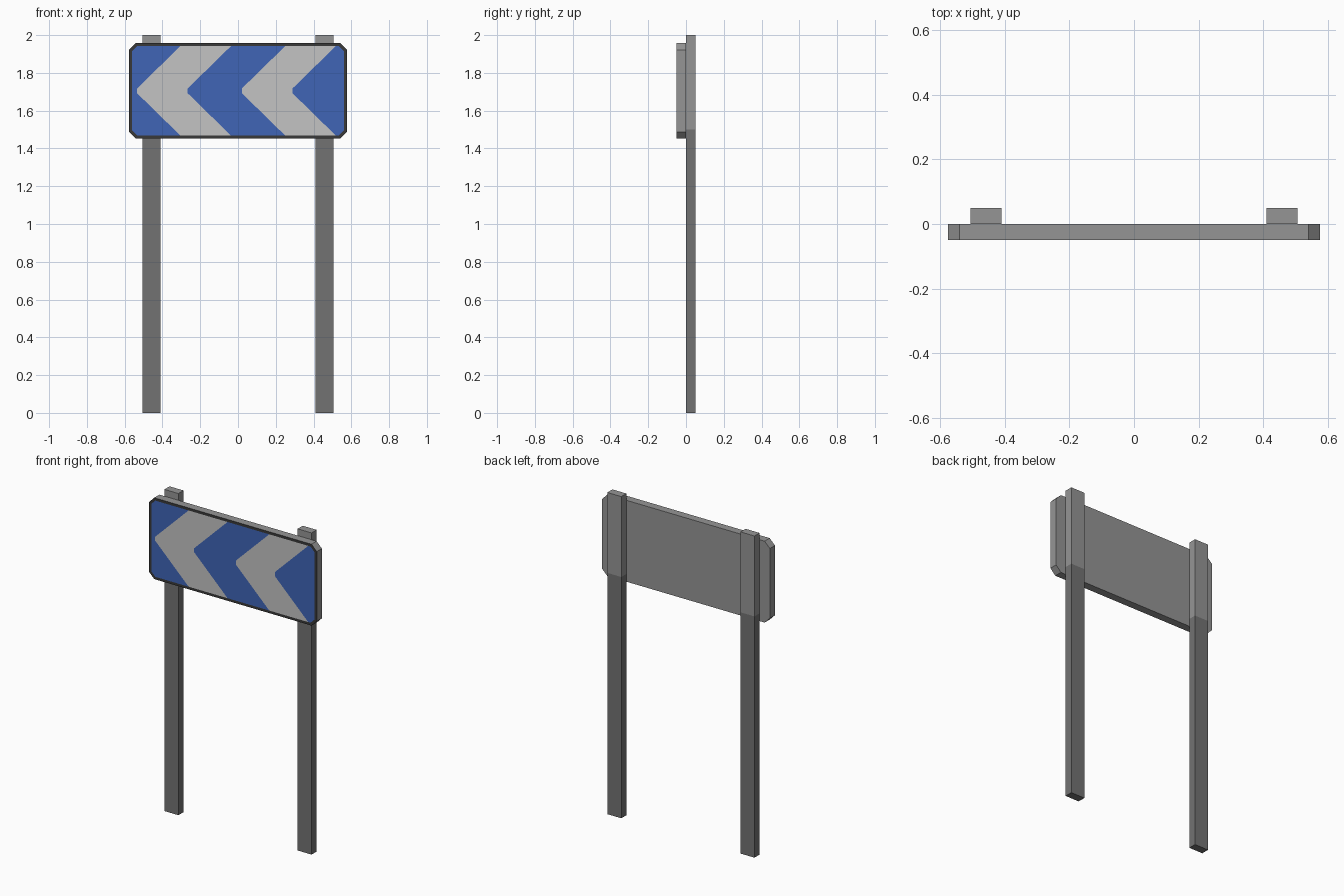
import bpy
import bmesh

cube = bpy.data.objects.get("Cube")
if cube:
    bpy.data.objects.remove(cube)


def material(name, rgb):
    m = bpy.data.materials.new(name)
    m.use_nodes = True
    m.diffuse_color = (*rgb, 1)
    m.node_tree.nodes["Principled BSDF"].inputs["Base Color"].default_value = (*rgb, 1)
    return m


light_grey = material("light grey metal", (0.30, 0.30, 0.30))
dark_grey = material("dark grey metal", (0.17, 0.17, 0.17))
black = material("border black", (0.04, 0.04, 0.04))
blue = material("sign blue", (0.05, 0.13, 0.47))
white = material("chevron white", (0.55, 0.55, 0.55))


def finish(name, bm, mats):
    mesh = bpy.data.meshes.new(name)
    bm.to_mesh(mesh)
    bm.free()
    for m in mats:
        mesh.materials.append(m)
    obj = bpy.data.objects.new(name, mesh)
    bpy.context.collection.objects.link(obj)
    return obj


# Posts: lower length dark, upper length behind the board lighter
POST_X, POST_W, POST_D, SPLIT, TOP = 0.458, 0.096, 0.05, 1.5, 2.0
for side, name in ((1, "left_post"), (-1, "right_post")):
    bm = bmesh.new()
    bmesh.ops.create_cube(bm, size=1)
    for v in bm.verts:
        v.co.x = side * POST_X + v.co.x * POST_W
        v.co.y = (v.co.y + 0.5) * POST_D
        v.co.z = (v.co.z + 0.5) * TOP
    bmesh.ops.bisect_plane(bm, geom=bm.verts[:] + bm.edges[:] + bm.faces[:],
                           plane_co=(0, 0, SPLIT), plane_no=(0, 0, 1))
    for f in bm.faces:
        f.material_index = int(f.calc_center_median().z < SPLIT)
    finish(name, bm, [light_grey, dark_grey])

# Board: octagonal slab with a border ring and a chevron face
MID, HALF_W, HALF_H, FRONT = 1.705, 0.577, 0.253, -0.05


def octagon(w, h, c):
    """Corner-cut rectangle, starting at the lower left going round."""
    return [(-w, MID - h + c), (-w + c, MID - h), (w - c, MID - h), (w, MID - h + c),
            (w, MID + h - c), (w - c, MID + h), (-w + c, MID + h), (-w, MID + h - c)]


border = 0.016
w, h, cut = HALF_W - border, HALF_H - border, 0.027
outer, inner = octagon(HALF_W, HALF_H, 0.036), octagon(w, h, cut)
bm = bmesh.new()
back = [bm.verts.new((x, 0, z)) for x, z in outer]
rim = [bm.verts.new((x, FRONT, z)) for x, z in outer]
ring = [bm.verts.new((x, FRONT, z)) for x, z in inner]
bm.faces.new(back[::-1])
for i in range(8):
    j = (i + 1) % 8
    bm.faces.new((back[i], back[j], rim[j], rim[i]))
    bm.faces.new((rim[i], rim[j], ring[j], ring[i])).material_index = 1

# Arrow-shaped dividing lines, bottom to top, between the two end edges
lines = [[inner[i] for i in (1, 0, 7, 6)]]
for tip in (-0.535, -0.267, 0.02, 0.288):
    lines.append([(tip + 0.23, MID - h), (tip, MID - 0.012),
                  (tip, MID + 0.012), (tip + 0.23, MID + h)])
lines.append([inner[i] for i in (2, 3, 4, 5)])
for n, (a, b) in enumerate(zip(lines, lines[1:])):
    face = bm.faces.new([bm.verts.new((x, FRONT, z)) for x, z in b + a[::-1]])
    face.material_index = 2 + n % 2
bmesh.ops.remove_doubles(bm, verts=bm.verts[:], dist=0.0001)
bm.normal_update()
bmesh.ops.recalc_face_normals(bm, faces=[f for f in bm.faces if f.material_index == 0])
for f in bm.faces:
    out = f.calc_center_median()
    out.z -= MID
    out.y -= FRONT / 2
    if f.material_index and f.normal.y > 0 or not f.material_index and f.normal.dot(out) < 0:
        f.normal_flip()
finish("sign_board", bm, [light_grey, black, blue, white])
